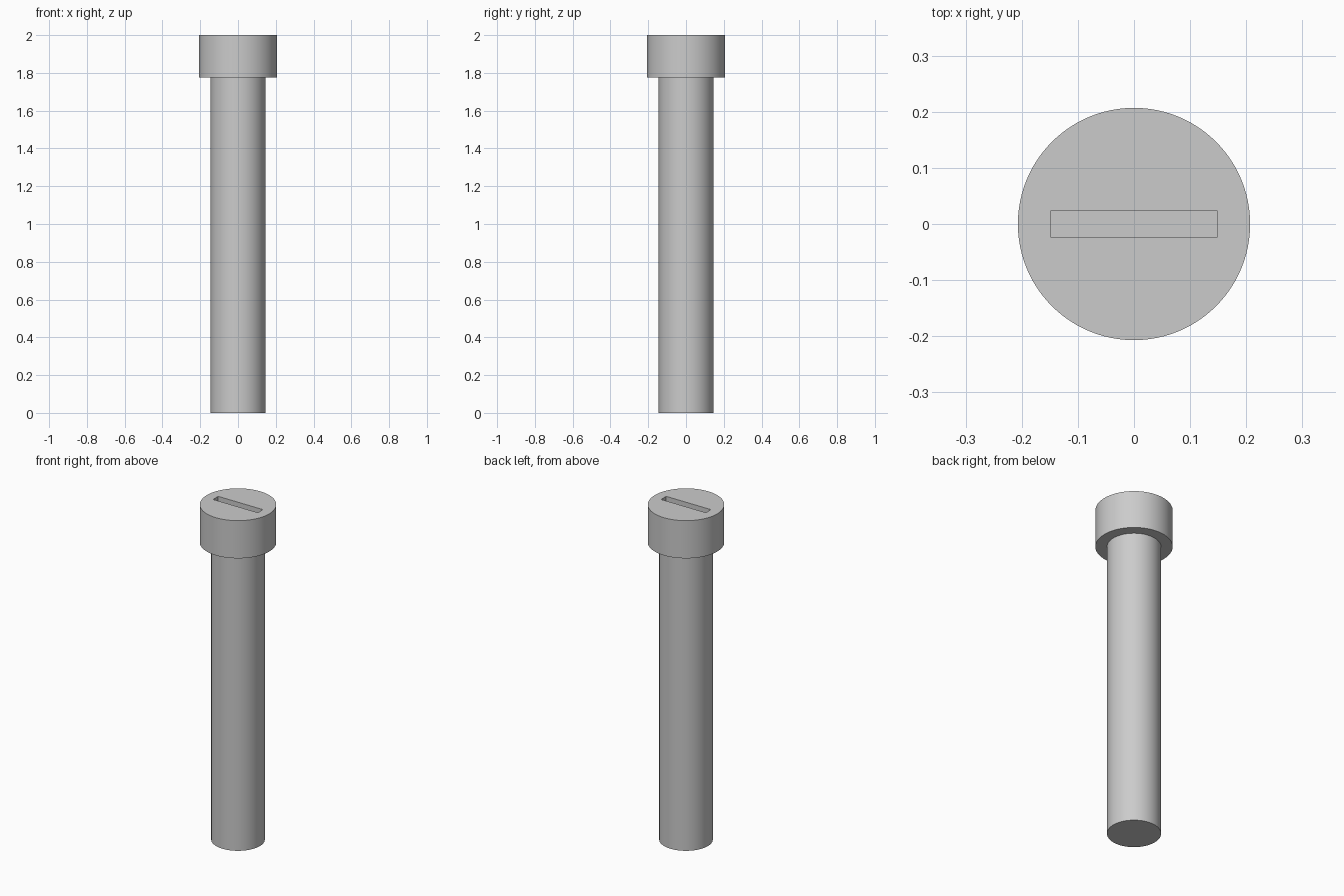
import bpy
import math

cube = bpy.data.objects.get("Cube")
if cube:
    bpy.data.objects.remove(cube, do_unlink=True)

HEAD_RADIUS, SHAFT_RADIUS = 0.207, 0.145
HEAD_BASE, TOP = 1.775, 2.0
SLOT_LENGTH, SLOT_WIDTH, SLOT_DEPTH = 0.295, 0.048, 0.1

# Plain grey metal
metal = bpy.data.materials.new("grey_metal")
metal.use_nodes = True
colour = (0.6, 0.6, 0.6, 1.0)
metal.diffuse_color = colour
metal.node_tree.nodes["Principled BSDF"].inputs["Base Color"].default_value = colour


def cylinder(name, radius, bottom, top):
    bpy.ops.mesh.primitive_cylinder_add(
        vertices=96, radius=radius, depth=top - bottom,
        location=(0, 0, (bottom + top) / 2))
    obj = bpy.context.object
    obj.name = name
    obj.data.materials.append(metal)
    return obj


def smooth(obj):
    bpy.ops.object.select_all(action="DESELECT")
    obj.select_set(True)
    bpy.context.view_layer.objects.active = obj
    bpy.ops.object.shade_smooth_by_angle(angle=math.radians(30))


# Shaft and head
shaft = cylinder("shaft", SHAFT_RADIUS, 0, HEAD_BASE)
head = cylinder("head", HEAD_RADIUS, HEAD_BASE, TOP)

# Driver slot cut into the head
bpy.ops.mesh.primitive_cube_add(size=1, location=(0, 0, TOP))
cutter = bpy.context.object
cutter.name = "slot_cutter"
cutter.hide_render = True
cutter.scale = (SLOT_LENGTH, SLOT_WIDTH, SLOT_DEPTH * 2)
bpy.ops.object.transform_apply(location=False, rotation=False, scale=True)
cutter.data.materials.append(metal)

slot = head.modifiers.new("slot", "BOOLEAN")
slot.operation = "DIFFERENCE"
slot.solver = "EXACT"
slot.object = cutter
bpy.context.view_layer.objects.active = head
bpy.ops.object.modifier_apply(modifier=slot.name)
bpy.data.objects.remove(cutter, do_unlink=True)

for part in (shaft, head):
    smooth(part)
